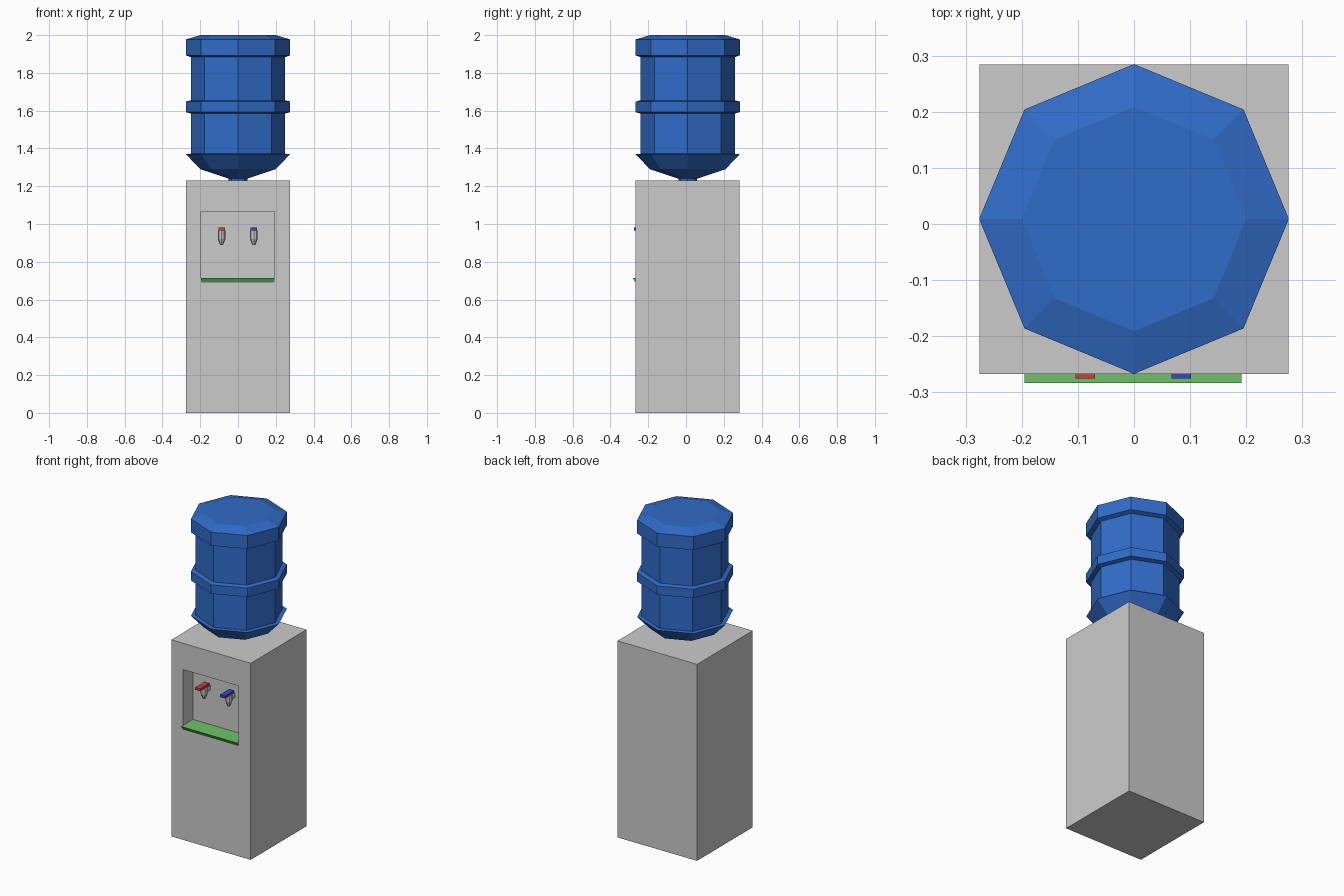
import bpy, bmesh, math

if "Cube" in bpy.data.objects:
    bpy.data.objects.remove(bpy.data.objects["Cube"])

def finish(name, bm, color=None):
    bmesh.ops.recalc_face_normals(bm, faces=bm.faces)
    me = bpy.data.meshes.new(name)
    bm.to_mesh(me)
    bm.free()
    ob = bpy.data.objects.new(name, me)
    bpy.context.collection.objects.link(ob)
    if color:
        mat = bpy.data.materials.new(name + "_color")
        mat.diffuse_color = (*color, 1)
        mat.use_nodes = True
        mat.node_tree.nodes["Principled BSDF"].inputs["Base Color"].default_value = mat.diffuse_color
        me.materials.append(mat)
    return ob

def loft(name, rings, color=None, center=None):
    """Skin a list of point rings and cap both ends."""
    bm = bmesh.new()
    loops = [[bm.verts.new(p) for p in ring] for ring in rings]
    n = len(loops[0])
    for a, b in zip(loops, loops[1:]):
        for i in range(n):
            j = (i + 1) % n
            bm.faces.new((a[i], a[j], b[j], b[i]))
    bm.faces.new(loops[0])
    bm.faces.new(loops[-1])
    return finish(name, bm, color)

def rect(x0, x1, z0, z1, y):
    return [(x0, y, z0), (x1, y, z0), (x1, y, z1), (x0, y, z1)]

def turned(name, profile, cx, cy, sides=8, color=None):
    """Faceted solid from (radius, z) profile, with corners on the axes."""
    angles = [2 * math.pi * i / sides for i in range(sides)]
    rings = [[(cx + r * math.cos(a), cy + r * math.sin(a), z) for a in angles]
             for r, z in profile]
    return loft(name, rings, color)

FRONT, BACK, RECESS = -0.267, 0.284, -0.167

# Cabinet with the dispensing recess
loft("cabinet", [rect(-0.275, 0.275, 0, 1.23, BACK),
                 rect(-0.275, 0.275, 0, 1.23, FRONT),
                 rect(-0.195, 0.192, 0.69, 1.065, FRONT),
                 rect(-0.195, 0.192, 0.69, 1.065, RECESS)])

# Drip tray with sloping front lip
tray = [(-0.283, 0.715), (RECESS, 0.715), (RECESS, 0.69), (FRONT, 0.69)]
loft("drip_tray", [[(x, y, z) for y, z in tray] for x in (-0.195, 0.192)],
     (0.15, 0.55, 0.14))

# Water bottle
bottle = [(0.05, 1.225), (0.05, 1.24), (0.2, 1.29), (0.276, 1.37),
          (0.25, 1.372), (0.25, 1.585), (0.276, 1.592), (0.276, 1.648),
          (0.25, 1.655), (0.25, 1.883), (0.276, 1.893), (0.276, 1.977),
          (0.2, 2.0)]
turned("water_bottle", bottle, 0, 0.009, color=(0.03, 0.15, 0.58))

# Hot and cold taps
for label, x, color in (("hot", -0.087, (0.6, 0.05, 0.04)),
                        ("cold", 0.084, (0.05, 0.06, 0.6))):
    turned(label + "_spout", [(0.008, 0.89), (0.02, 0.92), (0.02, 0.966)], x, -0.21)
    loft(label + "_pipe", [rect(x - 0.012, x + 0.012, 0.93, 0.96, y)
                           for y in (-0.21, RECESS)])
    loft(label + "_lever", [rect(x - 0.0175, x + 0.0175, 0.966, 0.981, y)
                            for y in (-0.275, -0.185)], color)
